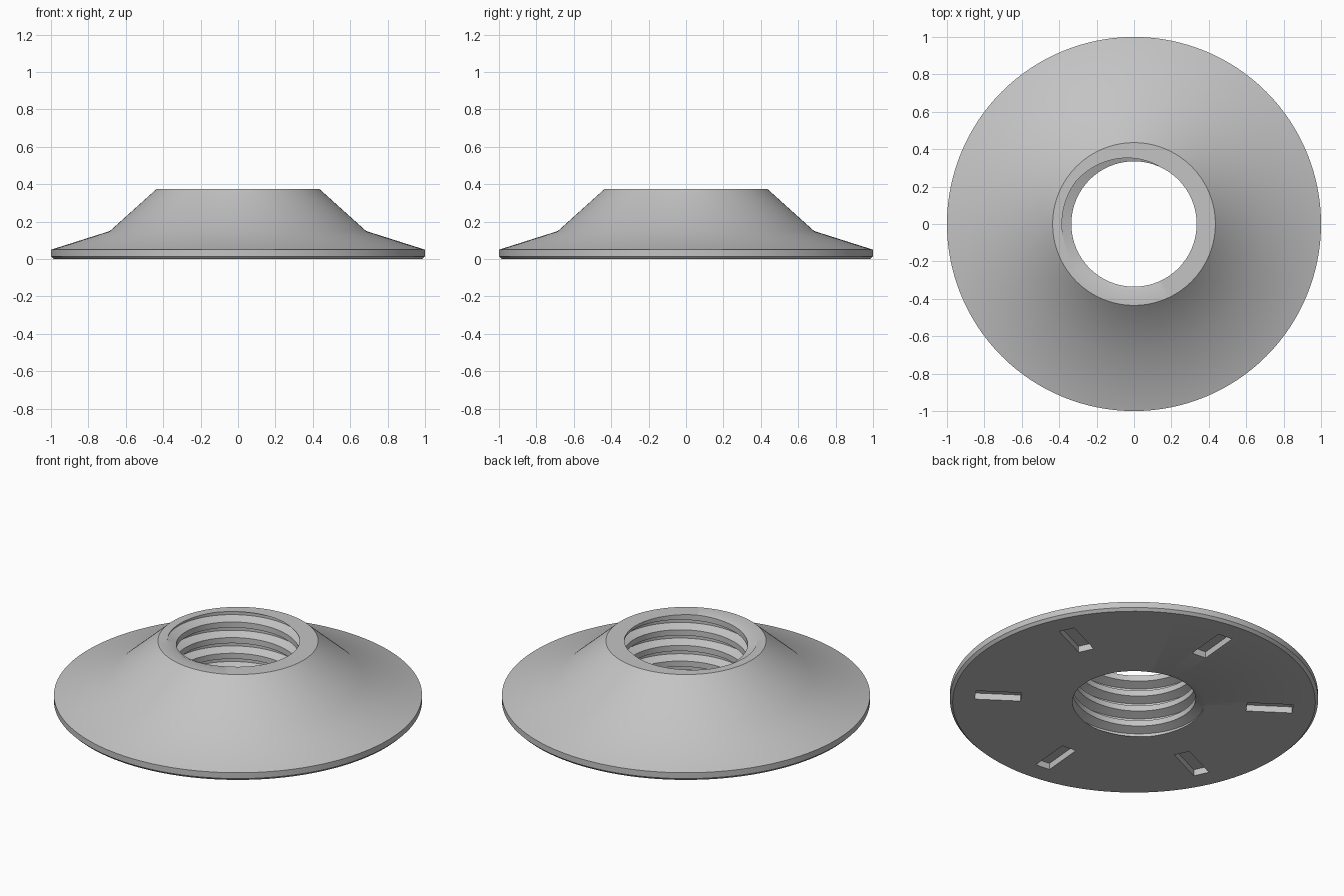
import bpy, bmesh, math
from mathutils import Matrix, Vector

SEGMENTS = 128
HEIGHT = 0.375
PITCH = HEIGHT / 4
CREST, ROOT = 0.335, 0.385        # thread radii
ROOT_HALF, FLANK_END = 0.1, 0.32  # thread profile, in pitches
OUTER = [(0.435, HEIGHT), (0.685, 0.15), (1, 0.05), (1, 0.015), (0.985, 0)]

if "Cube" in bpy.data.objects:
    bpy.data.objects.remove(bpy.data.objects["Cube"], do_unlink=True)

grey = bpy.data.materials.new("light_grey")
grey.use_nodes = True
colour = (0.55, 0.55, 0.55, 1)
grey.diffuse_color = colour
grey.node_tree.nodes["Principled BSDF"].inputs["Base Color"].default_value = colour


def make_object(name, bm):
    bmesh.ops.recalc_face_normals(bm, faces=bm.faces)
    mesh = bpy.data.meshes.new(name)
    bm.to_mesh(mesh)
    bm.free()
    mesh.materials.append(grey)
    obj = bpy.data.objects.new(name, mesh)
    bpy.context.collection.objects.link(obj)
    return obj


def thread_radius(z, turn):
    """Trapezoidal thread radius at a height and a fraction of a turn."""
    w = z / PITCH - turn + 0.5
    d = abs(w - round(w))
    t = min(max((d - ROOT_HALF) / (FLANK_END - ROOT_HALF), 0), 1)
    return ROOT + (CREST - ROOT) * t


def section(turn):
    """Closed cross-section: threaded bore upward, then the flange downward."""
    points = []
    for n in range(-2, 8):
        for offset in (-FLANK_END, -ROOT_HALF, ROOT_HALF, FLANK_END):
            z = PITCH * (n + offset + turn - 0.5)
            z = min(max(z, 0), HEIGHT)
            points.append((thread_radius(z, turn), z))
    return points + OUTER


# Threaded flange body, swept around the axis
bm = bmesh.new()
columns = []
for i in range(SEGMENTS + 1):
    a = math.tau * i / SEGMENTS
    columns.append([bm.verts.new((r * math.cos(a), r * math.sin(a), z))
                    for r, z in section(i / SEGMENTS)])
for left, right in zip(columns, columns[1:]):
    for j in range(len(left)):
        bm.faces.new((left[j - 1], right[j - 1], right[j], left[j]))
bmesh.ops.remove_doubles(bm, verts=bm.verts, dist=0.00002)
flange = make_object("threaded_flange", bm)

# Six radial slots sunk into the underside
bm = bmesh.new()
for k in range(6):
    turn = Matrix.Rotation(math.radians(25 + 60 * k), 4, "Z")
    place = Matrix.Translation(Vector((0.74, 0, 0)))
    size = Matrix.Diagonal((0.25, 0.09, 0.076, 1))
    bmesh.ops.create_cube(bm, size=1, matrix=turn @ place @ size)
cutter = make_object("slot_cutter", bm)
cutter.hide_render = True

cut = flange.modifiers.new("slots", "BOOLEAN")
cut.operation = "DIFFERENCE"
cut.solver = "EXACT"
cut.object = cutter
bpy.ops.object.select_all(action="DESELECT")
bpy.context.view_layer.objects.active = flange
flange.select_set(True)
bpy.ops.object.modifier_apply(modifier=cut.name)
bpy.data.objects.remove(cutter, do_unlink=True)

bpy.ops.object.shade_smooth_by_angle(angle=math.radians(30))
